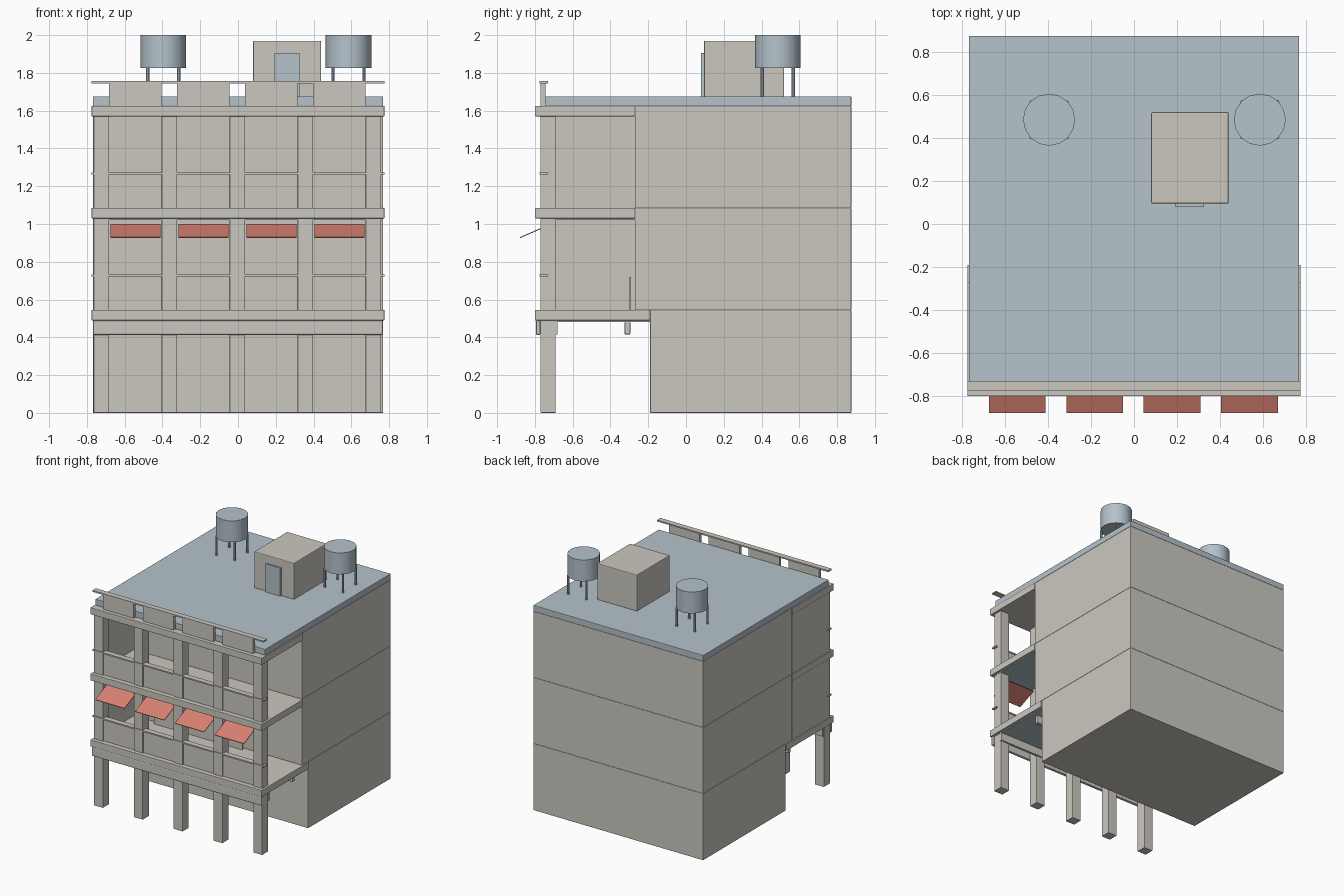
import bpy, bmesh, math
from mathutils import Vector

cube = bpy.data.objects.get("Cube")
if cube:
    bpy.data.objects.remove(cube, do_unlink=True)


def material(name, rgb):
    m = bpy.data.materials.new(name)
    m.use_nodes = True
    m.diffuse_color = (*rgb, 1)
    m.node_tree.nodes["Principled BSDF"].inputs["Base Color"].default_value = (*rgb, 1)
    return m


concrete = material("warm grey concrete", (0.60, 0.575, 0.52))
steel = material("pale blue grey", (0.46, 0.54, 0.60))
canvas = material("salmon red", (0.68, 0.22, 0.17))


def finish(name, bm, mat):
    mesh = bpy.data.meshes.new(name)
    bm.to_mesh(mesh)
    bm.free()
    mesh.materials.append(mat)
    ob = bpy.data.objects.new(name, mesh)
    bpy.context.collection.objects.link(ob)
    return ob


def box(name, x, y, z, mat=concrete, bevel=0.0):
    """Box from (min, max) ranges, with an optional softened edge."""
    bm = bmesh.new()
    bmesh.ops.create_cube(bm, size=1)
    for v in bm.verts:
        v.co = Vector([(r[0] + r[1]) / 2 + c * (r[1] - r[0]) for c, r in zip(v.co, (x, y, z))])
    ob = finish(name, bm, mat)
    if bevel:
        mod = ob.modifiers.new("soft edge", "BEVEL")
        mod.width = bevel
        mod.segments = 2
    return ob


def cylinder(name, x, y, z0, z1, radius, sides, mat):
    bm = bmesh.new()
    bmesh.ops.create_cone(bm, cap_ends=True, segments=sides,
                          radius1=radius, radius2=radius, depth=z1 - z0)
    bmesh.ops.translate(bm, vec=(x, y, (z0 + z1) / 2), verts=bm.verts)
    ob = finish(name, bm, mat)
    bpy.ops.object.select_all(action="DESELECT")
    ob.select_set(True)
    bpy.context.view_layer.objects.active = ob
    bpy.ops.object.shade_smooth_by_angle(angle=math.radians(40))
    return ob


wide = (-0.775, 0.775)
body = (-0.768, 0.768)
floors = (0.545, 1.085, 1.625)

# Main block, one storey at a time
box("ground_storey", body, (-0.19, 0.875), (0, floors[0]), bevel=0.003)
box("middle_storey", body, (-0.27, 0.875), floors[:2], bevel=0.003)
box("upper_storey", body, (-0.27, 0.875), floors[1:], bevel=0.003)

# Balcony slabs with thin ceilings on the lower two
for name, z, back in zip(("lower", "middle", "upper"), floors, (-0.19, -0.27, -0.27)):
    box(name + "_slab", wide, (-0.80, back), (z - 0.055, z), bevel=0.003)
    if name != "upper":
        box(name + "_ceiling", (-0.76, 0.76), (-0.77, back), (z - 0.064, z - 0.055), steel)

# Closed side wall of the balconies
box("balcony_side_wall", (-0.768, -0.752), (-0.765, -0.27), (floors[0], 1.625))

# Columns
columns = [-0.723 + i * 0.36 for i in range(5)]
for i, x in enumerate(columns):
    box(f"column_{i + 1}", (x - 0.041, x + 0.041), (-0.77, -0.69), (0, 1.57), bevel=0.003)

# Beams below the first floor
box("front_beam", body, (-0.795, -0.77), (0.413, 0.49), bevel=0.008)
box("inner_front_beam", (-0.76, 0.76), (-0.70, -0.68), (0.415, 0.482))
box("rear_beam", (-0.72, 0.72), (-0.325, -0.295), (0.415, 0.482), bevel=0.005)

# Panel standing on the first floor
box("floor_panel", (-0.55, 0.25), (-0.302, -0.293), (floors[0], 0.72))

# Parapets, handrails and awnings
for i, z in enumerate(floors):
    roof_level = i == 2
    top = 1.745 if roof_level else z + 0.177
    for j in range(4):
        span = (columns[j] + 0.041, columns[j + 1] - 0.041)
        depth = (-0.77, -0.745) if roof_level else (-0.76, -0.735)
        box(f"parapet_{i + 1}_{j + 1}", span, depth, (z, top))
    box(f"handrail_{i + 1}", wide, (-0.775, -0.73), (top, top + 0.011))

for j in range(4):
    x0, x1 = columns[j] + 0.048, columns[j + 1] - 0.048
    bm = bmesh.new()
    bm.faces.new([bm.verts.new(c) for c in
                  ((x0, -0.88, 0.93), (x1, -0.88, 0.93), (x1, -0.72, 1.0), (x0, -0.72, 1.0))])
    awning = finish(f"awning_{j + 1}", bm, canvas)
    mod = awning.modifiers.new("thickness", "SOLIDIFY")
    mod.thickness = 0.005

# Roof
box("roof", body, (-0.745, 0.875), (1.625, 1.675), steel, bevel=0.003)

# Stair house with its door
box("stair_house", (0.08, 0.44), (0.095, 0.52), (1.67, 1.97), bevel=0.006)
box("stair_door", (0.193, 0.325), (0.08, 0.097), (1.675, 1.905), steel)

# Water tanks on legs
for side, x in (("right", -0.395), ("left", 0.585)):
    y = 0.485
    cylinder(side + "_tank", x, y, 1.825, 2.0, 0.121, 16, steel)
    for k, (dx, dy) in enumerate(((-1, -1), (1, -1), (1, 1), (-1, 1))):
        cylinder(f"{side}_tank_leg_{k + 1}", x + dx * 0.082, y + dy * 0.082,
                 1.67, 1.83, 0.009, 8, steel)
